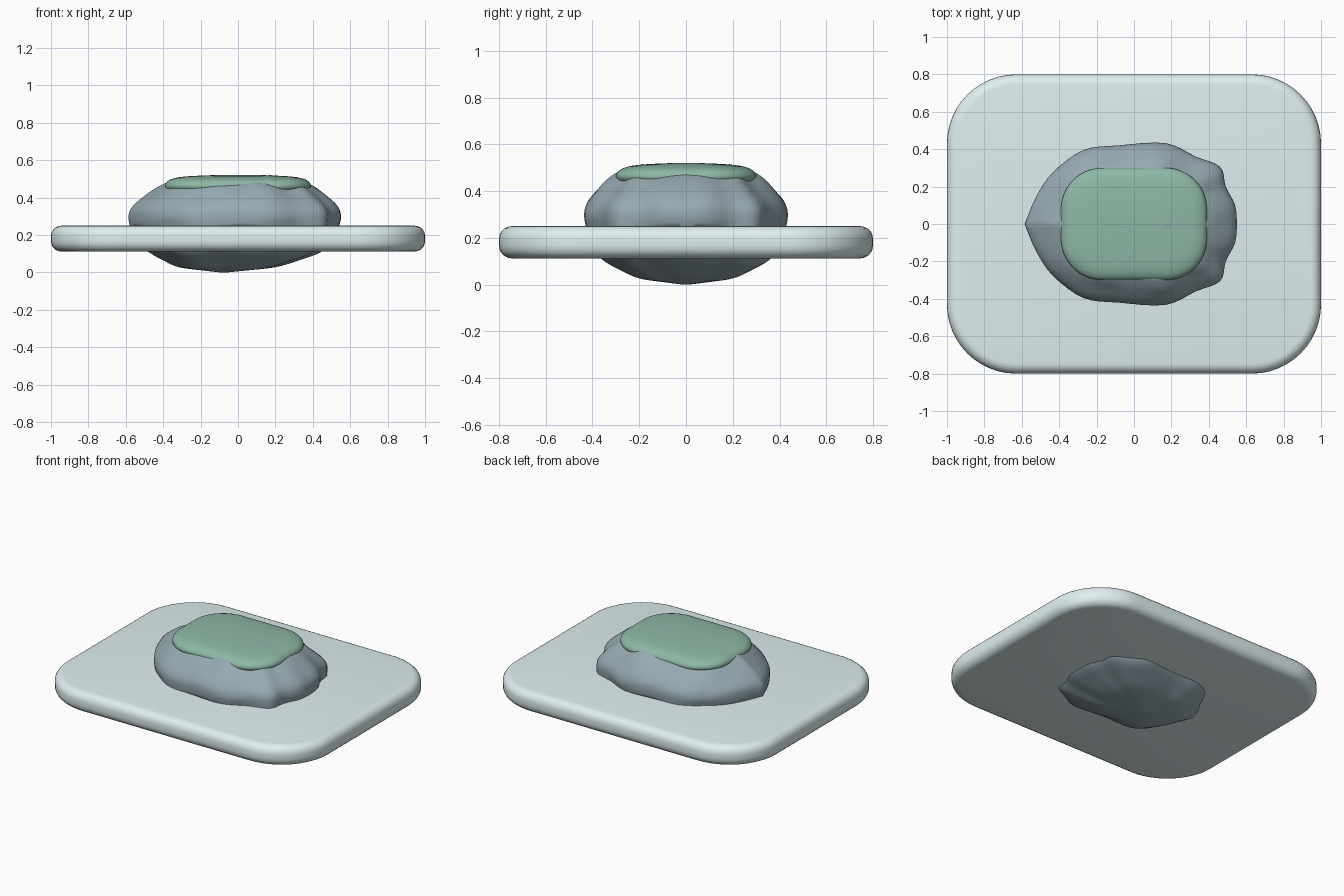
import bpy, bmesh, math

if "Cube" in bpy.data.objects:
    bpy.data.objects.remove(bpy.data.objects["Cube"])

def material(name, rgb):
    m = bpy.data.materials.new(name)
    m.diffuse_color = (*rgb, 1)
    m.use_nodes = True
    m.node_tree.nodes["Principled BSDF"].inputs["Base Color"].default_value = m.diffuse_color
    return m

def loft(name, rings, mat, angle=50):
    """Skin a stack of equal-length rings, capping both ends."""
    bm = bmesh.new()
    loops = [[bm.verts.new(p) for p in ring] for ring in rings]
    n = len(loops[0])
    for a, b in zip(loops, loops[1:]):
        for i in range(n):
            j = (i + 1) % n
            bm.faces.new((a[i], a[j], b[j], b[i]))
    bm.faces.new(loops[0][::-1])
    bm.faces.new(loops[-1])
    me = bpy.data.meshes.new(name)
    bm.to_mesh(me)
    bm.free()
    ob = bpy.data.objects.new(name, me)
    bpy.context.collection.objects.link(ob)
    me.materials.append(mat)
    bpy.ops.object.select_all(action='DESELECT')
    ob.select_set(True)
    bpy.context.view_layer.objects.active = ob
    bpy.ops.object.shade_smooth_by_angle(angle=math.radians(angle))
    return ob

def rounded_ring(hx, hy, r, z, seg=12):
    pts = []
    for k, (sx, sy) in enumerate(((1, 1), (-1, 1), (-1, -1), (1, -1))):
        for i in range(seg + 1):
            t = math.pi / 2 * (k + i / seg)
            pts.append((sx * (hx - r) + r * math.cos(t), sy * (hy - r) + r * math.sin(t), z))
    return pts

def interp(table, t):
    """Smooth (Catmull-Rom) lookup in a list of equal-length tuples."""
    i = min(int(t), len(table) - 2)
    f = t - i
    p = [table[max(0, min(len(table) - 1, i + k))] for k in (-1, 0, 1, 2)]
    return [0.5 * (2*b + (c - a)*f + (2*a - 5*b + 4*c - d)*f*f + (3*b - a - 3*c + d)*f**3)
            for a, b, c, d in zip(*p)]

# Ice slab: rounded rectangle with soft rims
rim, lo, hi = 0.055, 0.112, 0.25
slab = []
for base, start in ((lo + rim, -90), (hi - rim, 0)):
    for i in range(6):
        a = math.radians(start + 18 * i)
        ins = rim * (1 - math.cos(a))
        slab.append(rounded_ring(1 - ins, 0.8 - ins, 0.37 - ins, base + rim * math.sin(a)))
loft("ice_slab", slab, material("ice", (0.74, 0.86, 0.87)))

# Rock: half outline mirrored front to back, scaled along a height profile
outline = [(0.55, 0), (0.54, 0.10), (0.49, 0.20), (0.46, 0.305), (0.33, 0.36), (0.17, 0.432),
           (-0.08, 0.42), (-0.27, 0.395), (-0.43, 0.28), (-0.52, 0.15), (-0.585, 0)]
levels = [(0.003, 0.04), (0.012, 0.2), (0.028, 0.45), (0.06, 0.63), (0.11, 0.83), (0.18, 0.93),
          (0.25, 0.985), (0.31, 1.0), (0.36, 0.96), (0.42, 0.84), (0.46, 0.74),
          (0.49, 0.62), (0.507, 0.40), (0.51, 0.2), (0.51, 0.03)]
half = [interp(outline, i * 0.25) for i in range(41)]
full = half + [(x, -y) for x, y in half[-2:0:-1]]
pokes = [(0.18, 0, 0.06), (-0.1, 0.19, 0.035), (-0.1, -0.19, 0.035)]
rock = []
for k in range(57):
    z, s = interp(levels, k * 0.25)
    ring = []
    for x, y in full:
        t = abs(math.atan2(y, x))
        lump = 0.018 * math.cos(5 * t + 14 * z) + 0.012 * math.cos(9 * t - 22 * z)
        f = s * (1 + lump * min(1, abs(z - 0.3) * 8))
        px, py = x * f, y * f
        pz = z
        if z < 0.25:
            px -= 0.08 * max(0, 1 - z / 0.1)
            pz += 0.08 * z * math.cos(4 * t)
        elif z > 0.48:
            for bx, by, r in pokes:
                pz += 0.014 * math.exp(-((px - bx)**2 + (py - by)**2) / r**2)
        ring.append((px, py, max(0, pz)))
    rock.append(ring)
low = min(p[2] for r in rock for p in r)
rock = [[(x, y, z - low) for x, y, z in r] for r in rock]
loft("rock", rock, material("stone", (0.31, 0.40, 0.45)), 70)

# Moss cap: softly domed pad
pad = [(0.42, 0.06), (0.432, 0.02), (0.45, 0.003), (0.465, 0), (0.48, 0.007), (0.493, 0.022),
       (0.504, 0.05), (0.511, 0.09), (0.516, 0.15), (0.52, 0.25)]
moss = []
for k in range(19):
    z, ins = interp(pad, k * 0.5)
    moss.append(rounded_ring(0.39 - ins, 0.30 - ins, max(0.02, 0.22 - ins * 0.7) if ins < 0.2
                             else 0.04, z))
loft("moss_cap", moss, material("moss", (0.27, 0.48, 0.38)), 60)
